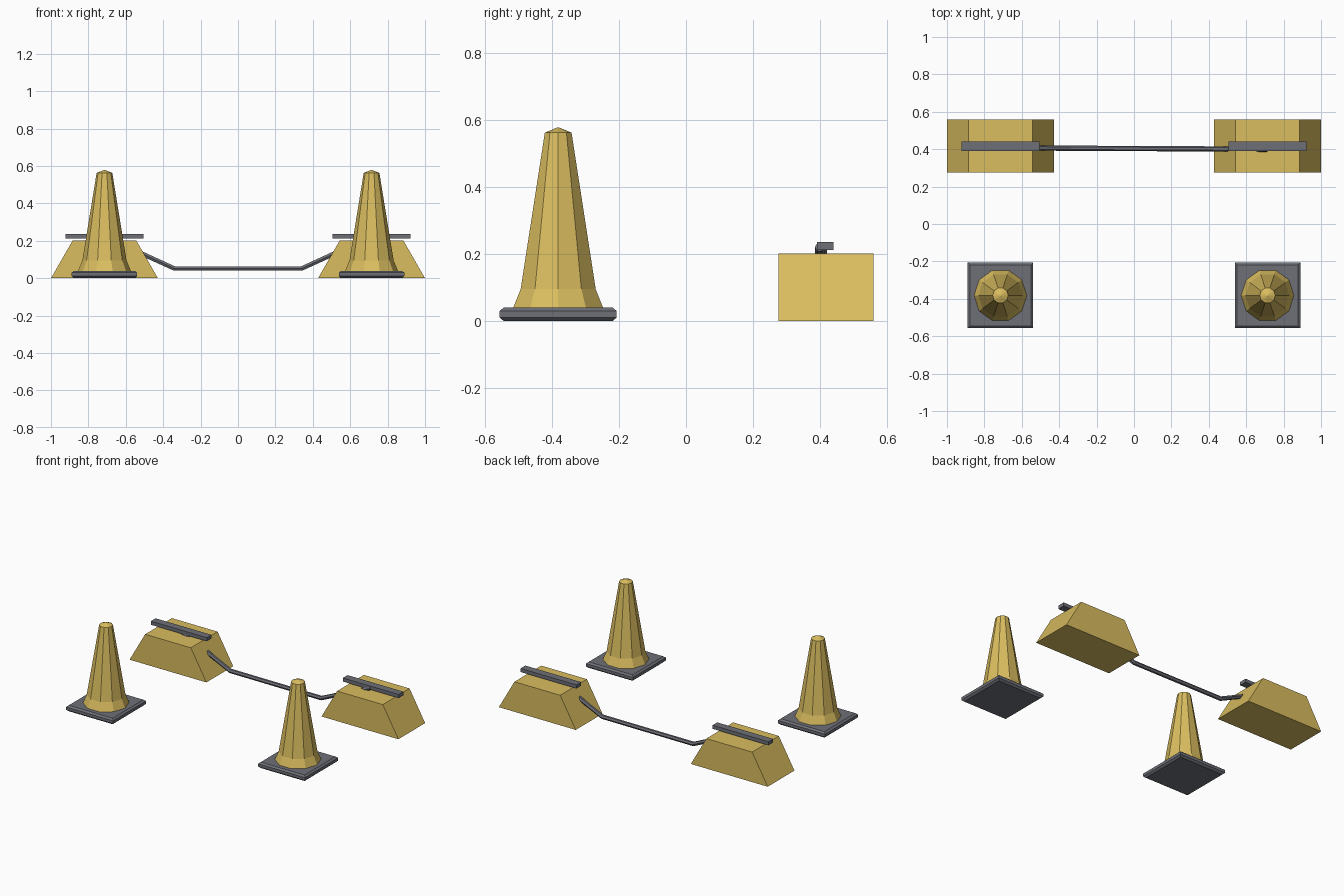
import bpy, bmesh, math
from mathutils import Vector

if "Cube" in bpy.data.objects:
    bpy.data.objects.remove(bpy.data.objects["Cube"])


def material(name, rgb):
    m = bpy.data.materials.new(name)
    m.diffuse_color = (*rgb, 1)
    m.use_nodes = True
    m.node_tree.nodes["Principled BSDF"].inputs["Base Color"].default_value = m.diffuse_color
    return m


YELLOW = material("yellow", (0.70, 0.51, 0.115))
GREY = material("dark grey", (0.155, 0.16, 0.185))


def loft(name, rings, mat):
    """Skin a list of equal-length point rings and cap both ends."""
    bm = bmesh.new()
    loops = [[bm.verts.new(p) for p in ring] for ring in rings]
    n = len(loops[0])
    for a, b in zip(loops, loops[1:]):
        for i in range(n):
            j = (i + 1) % n
            bm.faces.new((a[i], a[j], b[j], b[i]))
    bm.faces.new(loops[0][::-1])
    bm.faces.new(loops[-1])
    bmesh.ops.remove_doubles(bm, verts=bm.verts, dist=1e-5)
    bmesh.ops.recalc_face_normals(bm, faces=bm.faces)
    mesh = bpy.data.meshes.new(name)
    bm.to_mesh(mesh)
    bm.free()
    mesh.materials.append(mat)
    ob = bpy.data.objects.new(name, mesh)
    bpy.context.collection.objects.link(ob)
    return ob


def rect(cx, cy, hx, hy, z):
    return [(cx - hx, cy - hy, z), (cx + hx, cy - hy, z),
            (cx + hx, cy + hy, z), (cx - hx, cy + hy, z)]


def circle(cx, cy, r, z, n=10):
    return [(cx + r * math.cos(2 * math.pi * i / n),
             cy + r * math.sin(2 * math.pi * i / n), z) for i in range(n)]


for side, sx in (("left", -1), ("right", 1)):
    x = 0.714 * sx
    # cone: chamfered square foot, flared ten-sided body, shallow tip
    loft(side + "_cone_foot",
         [rect(x, -0.382, h, h, z) for h, z in
          ((0.163, 0), (0.175, 0.011), (0.175, 0.03), (0.163, 0.04))], GREY)
    loft(side + "_cone_body",
         [circle(x, -0.382, r, z) for r, z in
          ((0.142, 0.038), (0.118, 0.095), (0.042, 0.563), (0.004, 0.578))], YELLOW)
    # sloped block
    loft(side + "_block",
         [rect(x, 0.418, 0.286, 0.142, 0), rect(x, 0.418, 0.17, 0.142, 0.202)], YELLOW)
    # flat cup bar held above the block
    loft(side + "_top_bar",
         [rect(x, 0.416, 0.208, 0.025, z) for z in (0.212, 0.236)], GREY)

# hurdle rod, bent near both ends and passing up through the blocks
path = [(-0.71, 0.408, 0.221), (-0.34, 0.405, 0.052),
        (0.34, 0.402, 0.052), (0.71, 0.399, 0.221)]
pts = [Vector(p) for p in path]
rings = []
for i, p in enumerate(pts):
    d_in = (p - pts[max(i - 1, 0)]).normalized()
    d_out = (pts[min(i + 1, 3)] - p).normalized()
    t = (d_in + d_out).normalized()
    up = Vector((-t.z, 0, t.x))
    rings.append([p + 0.014 * (math.cos(a) * up + math.sin(a) * Vector((0, 1, 0)))
                  for a in (k * math.pi / 3 + math.pi / 6 for k in range(6))])
loft("hurdle_rod", rings, GREY)
